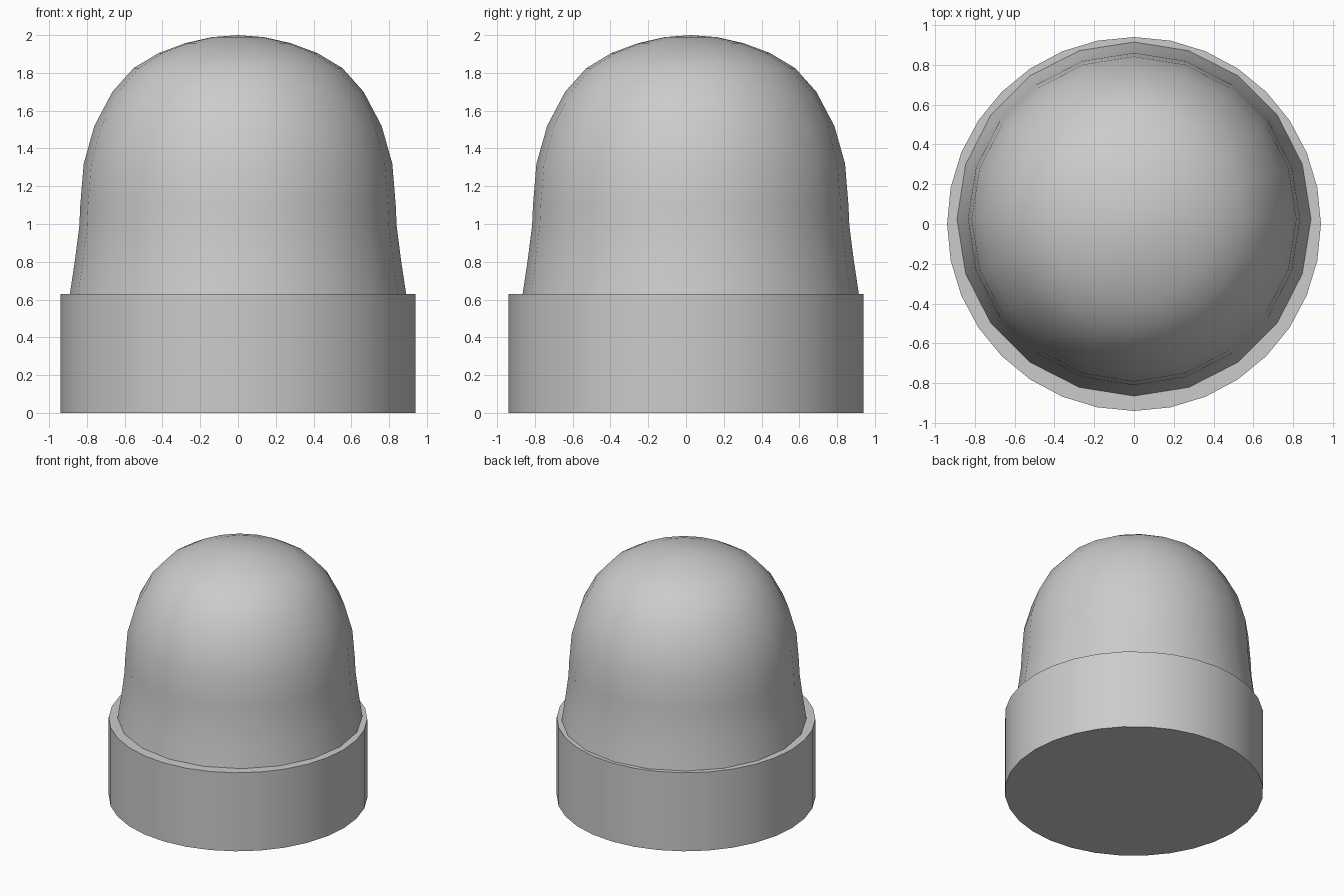
import bpy, bmesh, math

if "Cube" in bpy.data.objects:
    bpy.data.objects.remove(bpy.data.objects["Cube"])


def lathe(name, profile, sides, cy=0.0):
    """Revolve (radius, z) points around a vertical axis; r = 0 gives a pole."""
    bm = bmesh.new()
    rings = []
    for r, z in profile:
        if r == 0:
            rings.append([bm.verts.new((0, cy, z))] * sides)
        else:
            rings.append([bm.verts.new((r * math.cos(2 * math.pi * i / sides),
                                        cy + r * math.sin(2 * math.pi * i / sides), z))
                          for i in range(sides)])
    for a, b in zip(rings, rings[1:]):
        for i in range(sides):
            j = (i + 1) % sides
            bm.faces.new(list(dict.fromkeys((a[i], a[j], b[j], b[i]))))
    bmesh.ops.recalc_face_normals(bm, faces=bm.faces)
    mesh = bpy.data.meshes.new(name)
    bm.to_mesh(mesh)
    bm.free()
    obj = bpy.data.objects.new(name, mesh)
    bpy.context.collection.objects.link(obj)
    bpy.ops.object.select_all(action='DESELECT')
    obj.select_set(True)
    bpy.context.view_layer.objects.active = obj
    bpy.ops.object.shade_smooth_by_angle(angle=math.radians(40))
    return obj


# round base
lathe("base", [(0, 0), (0.94, 0), (0.94, 0.63), (0, 0.63)], 32)

# domed cover, flared at the foot and set slightly back
lathe("dome", [(0, 0.6), (0.895, 0.6), (0.89, 0.63), (0.863, 0.81), (0.84, 0.99),
               (0.835, 1.1), (0.817, 1.32), (0.76, 1.52), (0.665, 1.70), (0.553, 1.825),
               (0.42, 1.905), (0.28, 1.957), (0.14, 1.989), (0, 2.0)], 20, 0.025)
